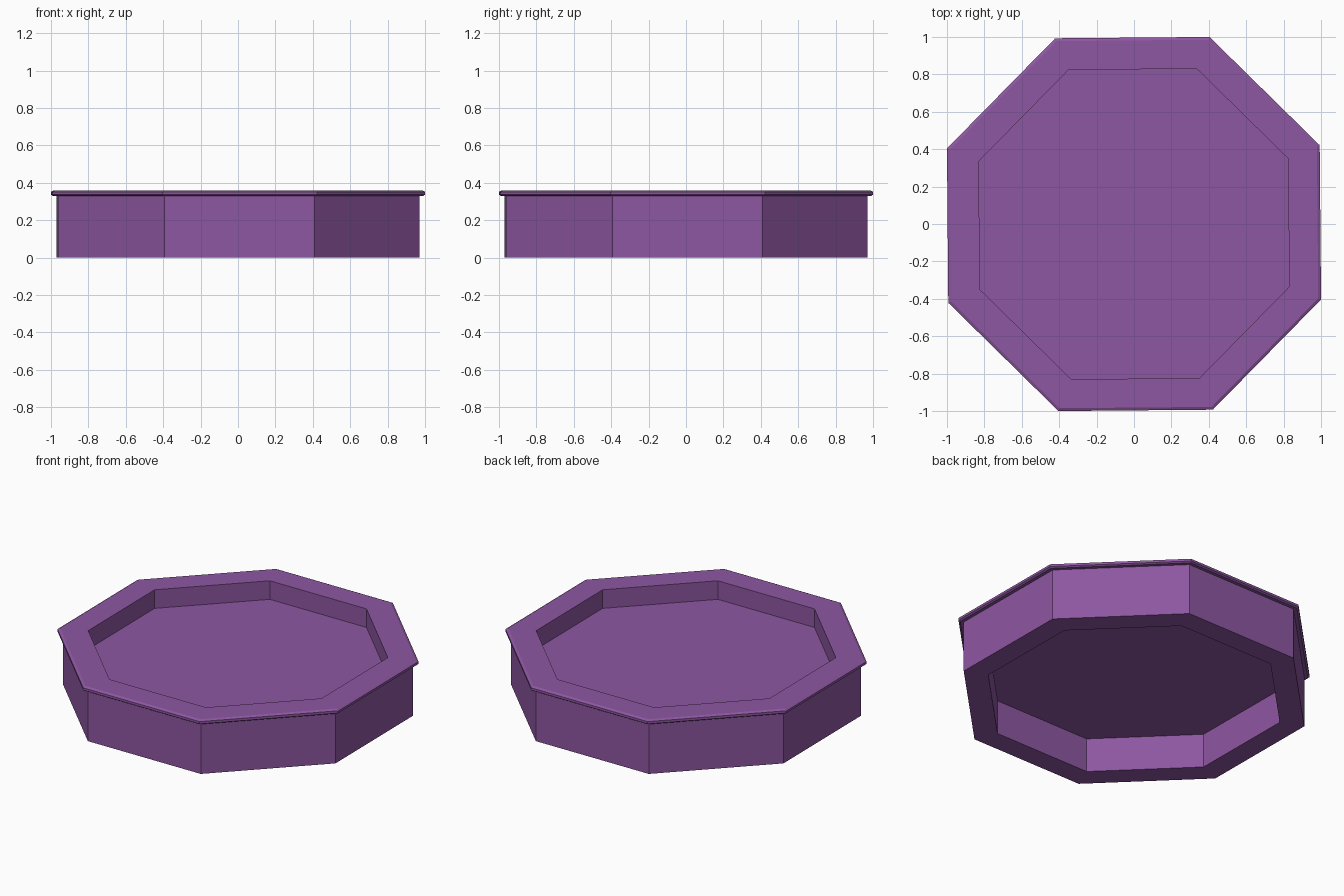
import bpy, bmesh, math

if "Cube" in bpy.data.objects:
    bpy.data.objects.remove(bpy.data.objects["Cube"])

SIDES = 8
TURN = math.radians(22.5 + 0.5)
APOTHEM = math.cos(math.radians(22.0))  # half width of the slightly turned octagon

purple = bpy.data.materials.new("purple")
purple.diffuse_color = (0.27, 0.095, 0.36, 1)
purple.use_nodes = True
purple.node_tree.nodes["Principled BSDF"].inputs["Base Color"].default_value = purple.diffuse_color


def lathe(name, profile, closed):
    """Sweep a (half width, z) profile around an octagon."""
    bm = bmesh.new()
    rings = []
    for w, z in profile:
        r = w / APOTHEM
        rings.append([bm.verts.new((r * math.cos(TURN + i * math.tau / SIDES),
                                    r * math.sin(TURN + i * math.tau / SIDES), z))
                      for i in range(SIDES)])
    pairs = list(zip(rings, rings[1:]))
    if closed:
        pairs.append((rings[-1], rings[0]))
    else:
        bm.faces.new(rings[0])
        bm.faces.new(rings[-1])
    for a, b in pairs:
        for i in range(SIDES):
            j = (i + 1) % SIDES
            bm.faces.new((a[i], a[j], b[j], b[i]))
    bmesh.ops.recalc_face_normals(bm, faces=bm.faces)
    mesh = bpy.data.meshes.new(name)
    bm.to_mesh(mesh)
    bm.free()
    mesh.materials.append(purple)
    obj = bpy.data.objects.new(name, mesh)
    bpy.context.collection.objects.link(obj)
    return obj


# Outer wall with overhanging chamfered rim
lathe("wall_and_rim", [(0.83, 0), (0.97, 0), (0.97, 0.33), (0.99, 0.33), (1.0, 0.337),
                       (1.0, 0.352), (0.985, 0.36), (0.83, 0.36)], True)

# Recessed floor panel
lathe("floor_panel", [(0.83, 0.22), (0.83, 0.24)], False)
